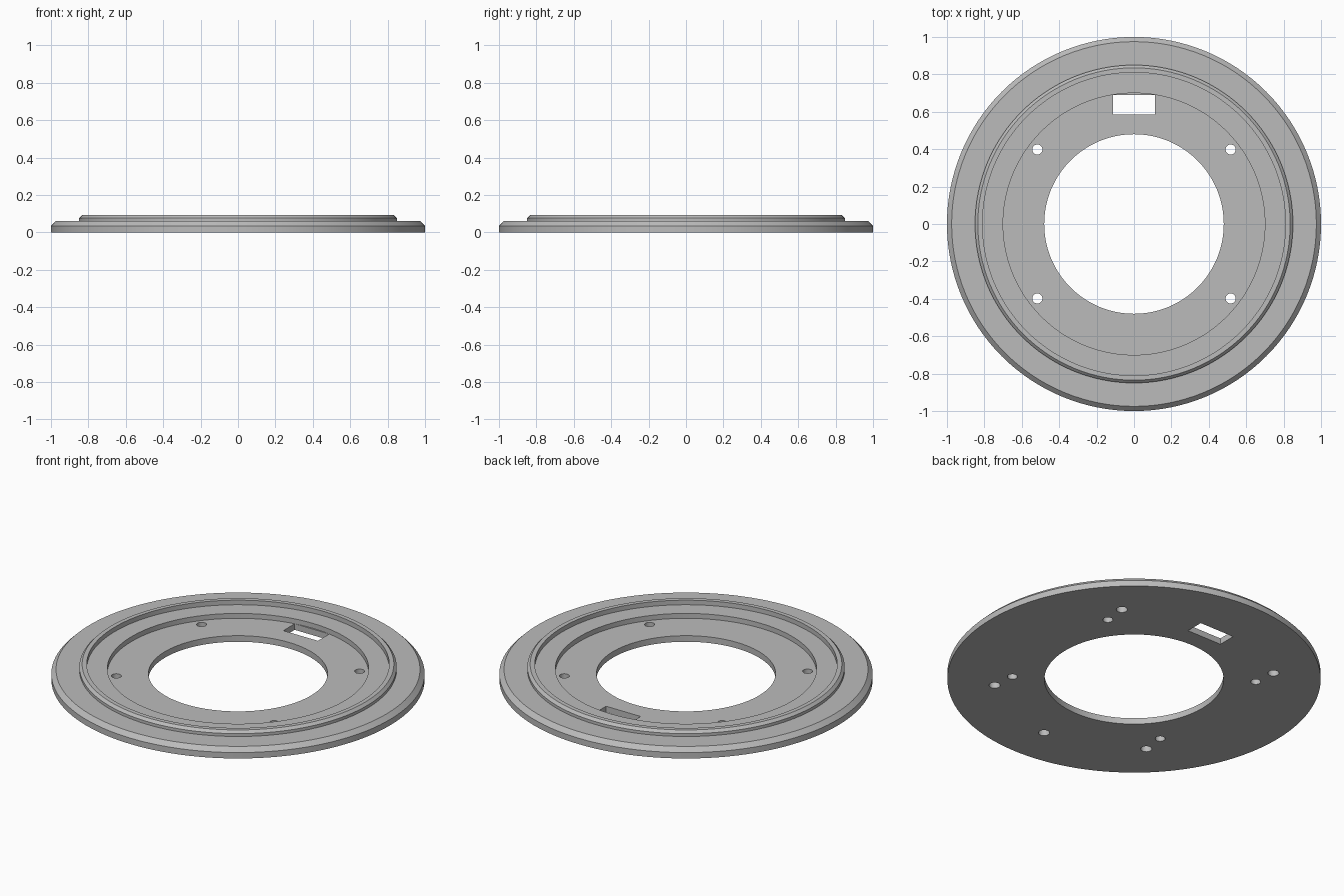
import bpy, bmesh, math

if "Cube" in bpy.data.objects:
    bpy.data.objects.remove(bpy.data.objects["Cube"])

SEG = 128
grey = bpy.data.materials.new("plain grey")
grey.diffuse_color = (0.5, 0.5, 0.5, 1)
grey.use_nodes = True
grey.node_tree.nodes["Principled BSDF"].inputs["Base Color"].default_value = grey.diffuse_color


def make_object(name, bm):
    bmesh.ops.recalc_face_normals(bm, faces=bm.faces)
    mesh = bpy.data.meshes.new(name)
    bm.to_mesh(mesh)
    bm.free()
    obj = bpy.data.objects.new(name, mesh)
    bpy.context.collection.objects.link(obj)
    mesh.materials.append(grey)
    return obj


# Stepped ring: closed (radius, height) profile swept around z
profile = [(0.48, 0), (1.0, 0), (1.0, 0.035), (0.975, 0.06), (0.85, 0.06),
           (0.85, 0.077), (0.835, 0.092), (0.81, 0.092), (0.81, 0.065),
           (0.70, 0.065), (0.70, 0.036), (0.48, 0.036)]
bm = bmesh.new()
rings = []
for i in range(SEG):
    a = 2 * math.pi * i / SEG
    rings.append([bm.verts.new((r * math.cos(a), r * math.sin(a), z)) for r, z in profile])
for i in range(SEG):
    p, q = rings[i], rings[(i + 1) % SEG]
    for j in range(len(profile)):
        k = (j + 1) % len(profile)
        bm.faces.new((p[j], q[j], q[k], p[k]))
ring = make_object("stepped_ring", bm)


def cut(cutter):
    cutter.hide_render = True
    mod = ring.modifiers.new(cutter.name, 'BOOLEAN')
    mod.operation = 'DIFFERENCE'
    mod.solver = 'EXACT'
    mod.object = cutter
    bpy.context.view_layer.objects.active = ring
    bpy.ops.object.modifier_apply(modifier=mod.name)
    bpy.data.objects.remove(cutter)


def drill(x, y, r, top):
    bm = bmesh.new()
    bmesh.ops.create_cone(bm, cap_ends=True, segments=32, radius1=r, radius2=r, depth=top + 0.1)
    bmesh.ops.translate(bm, verts=bm.verts, vec=(x, y, (top - 0.1) / 2))
    cut(make_object("drill", bm))


# Through screw holes and blind holes in the underside
for sx in (-1, 1):
    for sy in (-1, 1):
        drill(sx * 0.517, sy * 0.398, 0.027, 0.2)
        drill(sx * 0.53, sy * 0.53, 0.03, 0.045)
drill(0, -0.75, 0.03, 0.045)

# Rectangular slot
bm = bmesh.new()
bmesh.ops.create_cube(bm, size=1)
bmesh.ops.scale(bm, verts=bm.verts, vec=(0.226, 0.106, 0.4))
bmesh.ops.translate(bm, verts=bm.verts, vec=(0, 0.638, 0))
cut(make_object("slot_cutter", bm))

# Smooth curved walls, sharp steps
bpy.ops.object.select_all(action='DESELECT')
ring.select_set(True)
bpy.context.view_layer.objects.active = ring
bpy.ops.object.shade_smooth_by_angle(angle=math.radians(30))
